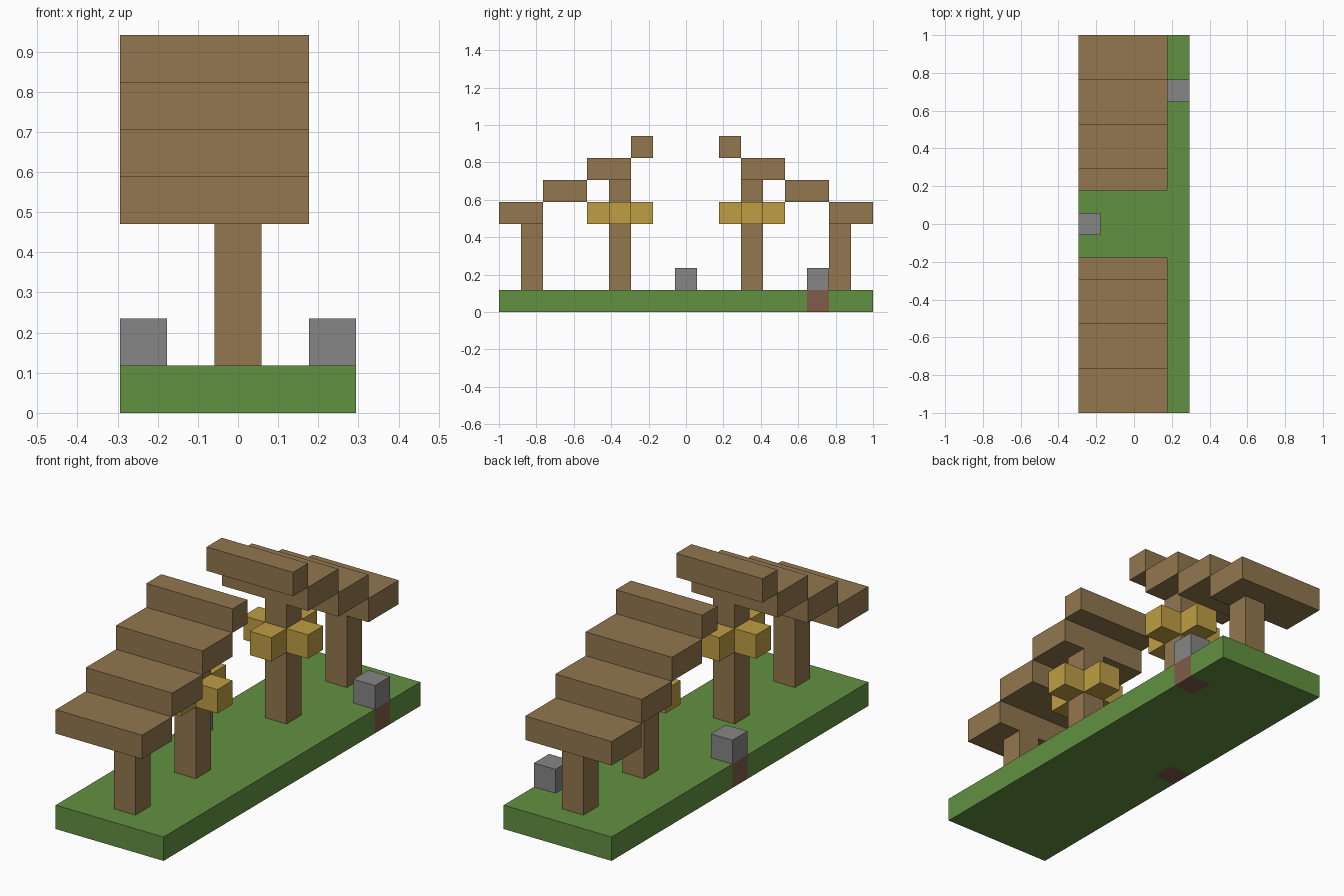
import bpy
import bmesh
from mathutils import Vector

if "Cube" in bpy.data.objects:
    bpy.data.objects.remove(bpy.data.objects["Cube"], do_unlink=True)

U = 2 / 17  # one block


def material(name, r, g, b):
    lin = [((c / 255 + 0.055) / 1.055) ** 2.4 for c in (r, g, b)]
    mat = bpy.data.materials.new(name)
    mat.use_nodes = True
    mat.diffuse_color = (*lin, 1)
    mat.node_tree.nodes["Principled BSDF"].inputs["Base Color"].default_value = (*lin, 1)
    return mat


wood = material("brown wood", 146, 119, 78)
grass = material("grass green", 98, 145, 65)
stone = material("stone grey", 134, 134, 134)
gold = material("golden yellow", 191, 157, 68)
dirt = material("reddish dirt", 128, 92, 72)


def add_box(bm, low, high):
    """Box between two corners, counted in blocks."""
    low, high = Vector(low) * U, Vector(high) * U
    verts = bmesh.ops.create_cube(bm, size=1)["verts"]
    for v in verts:
        v.co = (low + high) / 2 + v.co * (high - low)


def make_object(name, bm, *mats):
    mesh = bpy.data.meshes.new(name)
    bm.to_mesh(mesh)
    bm.free()
    for mat in mats:
        mesh.materials.append(mat)
    obj = bpy.data.objects.new(name, mesh)
    bpy.context.collection.objects.link(obj)
    return obj


def box(name, low, high, mat):
    bm = bmesh.new()
    add_box(bm, low, high)
    return make_object(name, bm, mat)


# Ground slab, cut so that the cells under the stones become dirt
stones = [(2, 6), (-2, 0)]
bm = bmesh.new()
add_box(bm, (-2.5, -8.5, 0), (2.5, 8.5, 1))
for sx, sy in stones:
    for center, axis in ((sx, Vector((1, 0, 0))), (sy, Vector((0, 1, 0)))):
        for edge in (center - 0.5, center + 0.5):
            bmesh.ops.bisect_plane(bm, geom=bm.verts[:] + bm.edges[:] + bm.faces[:],
                                   plane_co=axis * edge * U, plane_no=axis)
for face in bm.faces:
    c = face.calc_center_median() / U
    face.material_index = int(any(abs(c.x - sx) < 0.51 and abs(c.y - sy) < 0.51
                                  for sx, sy in stones))
make_object("ground", bm, grass, dirt)

# Stone blocks
for i, (sx, sy) in enumerate(stones):
    box(f"stone_{i + 1}", (sx - 0.5, sy - 0.5, 1), (sx + 0.5, sy + 0.5, 2), stone)

# Two mirrored halves of the shelter
for side, s in (("front", -1), ("back", 1)):
    def span(name, x0, x1, y0, y1, z0, z1, mat):
        ya, yb = sorted((s * y0, s * y1))
        box(f"{side}_{name}", (x0, ya, z0), (x1, yb, z1), mat)

    # Stepped roof beams
    for i in range(4):
        outer = 8.5 - 2 * i
        span(f"roof_beam_{i + 1}", -2.5, 1.5, max(outer - 2, 1.5), outer, 4 + i, 5 + i, wood)

    # Posts
    span("outer_post", -0.5, 0.5, 6.5, 7.5, 1, 4, wood)
    span("inner_post", -0.5, 0.5, 2.5, 3.5, 1, 6, wood)

    # Lamps on all four sides of the inner post
    for dx, dy, label in ((-1, 0, "right"), (1, 0, "left"), (0, -1, "inner"), (0, 1, "outer")):
        span(f"lamp_{label}", dx - 0.5, dx + 0.5, dy + 2.5, dy + 3.5, 4, 5, gold)
